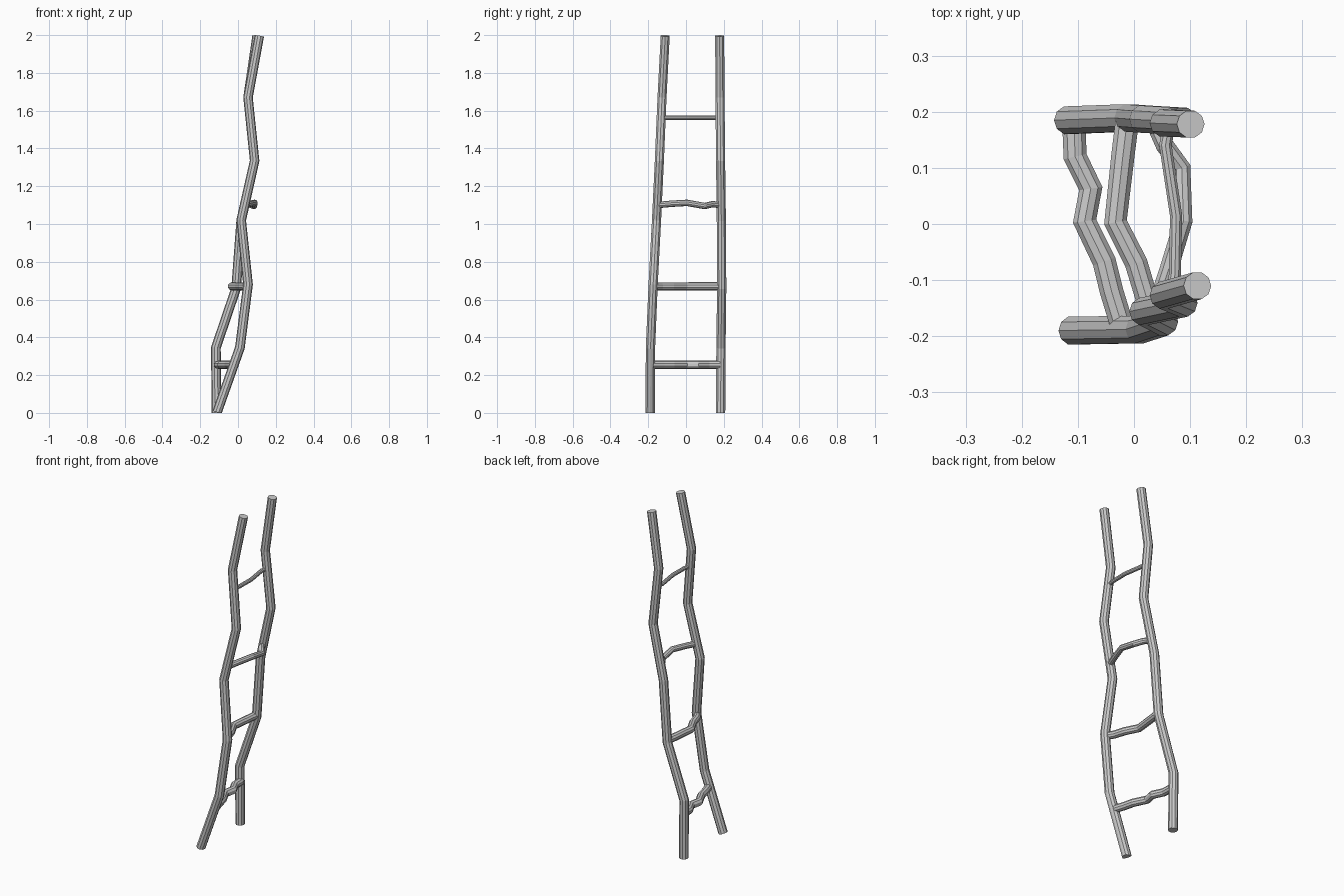
import bpy, bmesh, math
from mathutils import Vector

if "Cube" in bpy.data.objects:
    bpy.data.objects.remove(bpy.data.objects["Cube"])

SIDES = 10


def pole(name, pts, r0, r1, ref):
    """Flat-faced crooked pole swept through pts, mitred at every bend."""
    pts = [Vector(p) for p in pts]
    n = len(pts)
    bm = bmesh.new()
    rings = []
    for i, p in enumerate(pts):
        a = (pts[i] - pts[i - 1]).normalized() if i else (pts[1] - pts[0]).normalized()
        b = (pts[i + 1] - pts[i]).normalized() if i < n - 1 else a
        t = (a + b).normalized()
        u = (ref - t * ref.dot(t)).normalized()
        v = t.cross(u)
        r = r0 + (r1 - r0) * i / (n - 1)
        rings.append([bm.verts.new(p + r * (u * math.cos(k * math.tau / SIDES)
                                            + v * math.sin(k * math.tau / SIDES)))
                      for k in range(SIDES)])
    for lo, hi in zip(rings, rings[1:]):
        for k in range(SIDES):
            j = (k + 1) % SIDES
            bm.faces.new((lo[k], lo[j], hi[j], hi[k]))
    bm.faces.new(rings[0][::-1])
    bm.faces.new(rings[-1])
    low = min(v.co.z for v in bm.verts)
    if ref.x:  # rails stand on the ground
        for v in bm.verts:
            if v.co.z < 0:
                v.co.z = 0
    bmesh.ops.recalc_face_normals(bm, faces=bm.faces)
    me = bpy.data.meshes.new(name)
    bm.to_mesh(me)
    bm.free()
    ob = bpy.data.objects.new(name, me)
    bpy.context.collection.objects.link(ob)
    return ob


X, Z = Vector((1, 0, 0)), Vector((0, 0, 1))

# side rails
pole("front_rail", [(-.11, -.19, .003), (.01, -.188, .345), (.053, -.174, .68), (.017, -.156, 1.02),
                    (.088, -.141, 1.335), (.053, -.127, 1.67), (.113, -.11, 1.996)], .026, .025, X)
pole("back_rail", [(-.114, .183, 0), (-.117, .185, .345), (-.01, .189, .66), (.017, .187, 1.02),
                   (.088, .183, 1.335), (.053, .18, 1.67), (.101, .178, 1.996)], .026, .025, X)

# rungs, lowest first
pole("rung_1", [(-.107, .18, .255), (-.105, .12, .255), (-.077, .063, .255), (-.088, .005, .255),
                (-.053, -.067, .255), (-.04, -.12, .255), (-.02, -.185, .255)], .022, .022, Z)
pole("rung_2", [(-.012, .185, .67), (-.02, .12, .67), (-.033, .003, .67),
                (.004, -.07, .67), (.022, -.13, .67), (.045, -.17, .67)], .022, .021, Z)
pole("rung_3", [(.035, .185, 1.10), (.055, .14, 1.105), (.085, .1, 1.095), (.088, .005, 1.112),
                (.062, -.08, 1.107), (.037, -.155, 1.10)], .017, .017, Z)
pole("rung_4", [(.063, .18, 1.562), (.056, .14, 1.562), (.075, .015, 1.562),
                (.073, -.09, 1.562), (.065, -.13, 1.562)], .012, .011, Z)
